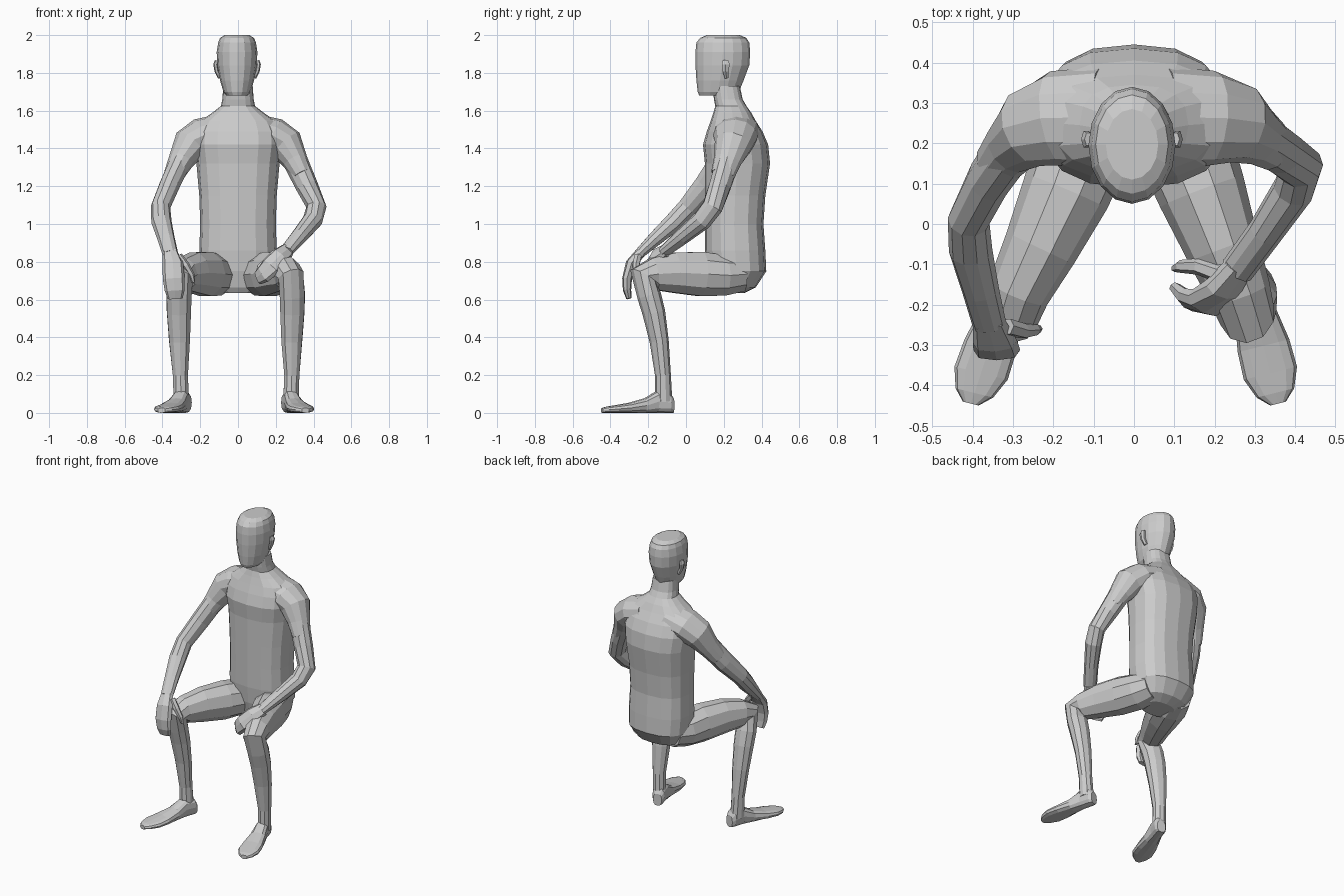
import bpy, bmesh
from math import cos, sin, tau
from mathutils import Vector


def loft(name, rings, side=(1, 0, 0), axis=None, n=10, p=2.0):
    """Skin rings (x, y, z, half width along side, half depth), capped at both ends."""
    bm = bmesh.new()
    pts = [Vector(r[:3]) for r in rings]
    loops = []
    for i, r in enumerate(rings):
        if axis:
            t = Vector(axis)
        else:
            t = Vector()
            if i > 0:
                t += (pts[i] - pts[i - 1]).normalized()
            if i < len(pts) - 1:
                t += (pts[i + 1] - pts[i]).normalized()
        t.normalize()
        s = Vector(side)
        s = (s - t * s.dot(t)).normalized()
        u = t.cross(s)
        loop = []
        for k in range(n):
            c, d = cos(tau * k / n), sin(tau * k / n)
            c = abs(c) ** (2 / p) * (1 if c > 0 else -1)
            d = abs(d) ** (2 / p) * (1 if d > 0 else -1)
            loop.append(bm.verts.new(pts[i] + s * c * r[3] + u * d * r[4]))
        loops.append(loop)
    for A, B in zip(loops, loops[1:]):
        for k in range(n):
            j = (k + 1) % n
            bm.faces.new((A[k], A[j], B[j], B[k]))
    bm.faces.new(loops[0])
    bm.faces.new(loops[-1])
    bmesh.ops.recalc_face_normals(bm, faces=bm.faces)
    me = bpy.data.meshes.new(name)
    bm.to_mesh(me)
    bm.free()
    ob = bpy.data.objects.new(name, me)
    bpy.context.collection.objects.link(ob)
    return ob


def stack(name, levels, x=0.0, **kw):
    """Upright loft from (z, half width, front y, back y)."""
    return loft(name, [(x, (f + b) / 2, z, w, (b - f) / 2) for z, w, f, b in levels],
                axis=(0, 0, 1), **kw)


# torso with pelvis, chest and neck
stack("torso", [
    (0.635, 0.10, 0.15, 0.31), (0.665, 0.155, 0.13, 0.37), (0.75, 0.20, 0.11, 0.425),
    (0.86, 0.205, 0.10, 0.42), (1.00, 0.20, 0.10, 0.41), (1.15, 0.205, 0.10, 0.42),
    (1.32, 0.22, 0.10, 0.445), (1.42, 0.235, 0.09, 0.435), (1.49, 0.23, 0.11, 0.405),
    (1.545, 0.20, 0.13, 0.37), (1.59, 0.135, 0.145, 0.345), (1.625, 0.09, 0.155, 0.32),
    (1.66, 0.083, 0.148, 0.30), (1.73, 0.078, 0.14, 0.285)], n=16, p=2.5)

# head, chin to flat crown
stack("head", [
    (1.68, 0.055, 0.07, 0.25), (1.70, 0.072, 0.062, 0.28), (1.76, 0.09, 0.055, 0.305),
    (1.84, 0.104, 0.05, 0.335), (1.91, 0.108, 0.05, 0.34), (1.96, 0.10, 0.055, 0.335),
    (1.985, 0.09, 0.075, 0.32), (2.0, 0.065, 0.11, 0.285)], x=-0.005, n=16)

# ears
for s in (-1, 1):
    loft("ear", [(-0.005 + s * 0.09, 0.215, 1.775, 0.012, 0.012),
                 (-0.005 + s * 0.108, 0.21, 1.81, 0.012, 0.018),
                 (-0.005 + s * 0.114, 0.21, 1.845, 0.012, 0.024),
                 (-0.005 + s * 0.108, 0.21, 1.865, 0.01, 0.018)], n=6)

# shoulders, sweeping from the upper back into each arm
for s, name, y in ((1, "right_side", 0.0), (-1, "left_side", -0.025)):
    loft("shoulder_" + name, [
        (s * 0.08, 0.265, 1.50, 0.125, 0.085), (s * 0.19, 0.262, 1.465, 0.118, 0.098),
        (s * 0.256, 0.25 + y / 2, 1.42, 0.10, 0.094),
        (s * 0.302, 0.22 + y, 1.335, 0.075, 0.068),
        (s * 0.34, 0.195 + y * 1.8, 1.26, 0.064, 0.054)], side=(0, 1, 0), n=12)

# legs: hip, thigh, mitred knee, shin, ankle; then foot
for s, name, dx in ((1, "right_side", 0.0), (-1, "left_side", 0.025)):
    loft("leg_" + name, [
        (s * 0.095, 0.30, 0.735, 0.095, 0.095),
        (s * 0.122, 0.20, 0.728, 0.12, 0.112),
        (s * 0.168, 0.08, 0.735, 0.11, 0.123),
        (s * (0.22 + dx / 2), -0.06, 0.742, 0.092, 0.112),
        (s * (0.262 + dx), -0.17, 0.735, 0.078, 0.09),
        (s * (0.28 + dx), -0.225, 0.72, 0.071, 0.08),
        (s * (0.288 + dx), -0.195, 0.62, 0.07, 0.063),
        (s * (0.288 + dx), -0.17, 0.53, 0.067, 0.06),
        (s * (0.285 + dx), -0.142, 0.38, 0.058, 0.05),
        (s * (0.285 + dx * 0.8), -0.122, 0.20, 0.042, 0.042),
        (s * (0.28 + dx * 0.8), -0.118, 0.06, 0.042, 0.046)],
        side=(0.95, s * 0.3, 0))
    rings = []
    for t, w, h in ((0, 0.028, 0.08), (0.05, 0.04, 0.11), (0.22, 0.041, 0.12),
                    (0.4, 0.052, 0.078), (0.62, 0.066, 0.054), (0.8, 0.068, 0.042),
                    (0.93, 0.048, 0.034), (1, 0.02, 0.026)):
        rings.append((s * (0.262 + dx * 0.6 + t * (0.095 + dx * 1.3)),
                      -0.068 - 0.377 * t, h / 2, w, h / 2))
    loft("foot_" + name, rings, side=(0.97, s * 0.24, 0), axis=(s * 0.24, -0.97, 0),
         n=12, p=2.6)

# arm reaching to the knee
loft("arm_left_side", [
    (-0.305, 0.19, 1.33, 0.058, 0.07), (-0.36, 0.11, 1.21, 0.055, 0.066),
    (-0.41, 0.01, 1.09, 0.052, 0.055), (-0.405, -0.065, 1.01, 0.054, 0.052),
    (-0.38, -0.165, 0.92, 0.046, 0.040), (-0.358, -0.25, 0.84, 0.042, 0.028)])
loft("hand_left_side", [
    (-0.36, -0.24, 0.85, 0.040, 0.027), (-0.345, -0.29, 0.79, 0.055, 0.030),
    (-0.340, -0.312, 0.71, 0.058, 0.026), (-0.335, -0.312, 0.65, 0.053, 0.022),
    (-0.333, -0.302, 0.605, 0.04, 0.014)], n=8, p=2.6)
loft("thumb_left_side", [
    (-0.315, -0.255, 0.83, 0.022, 0.022), (-0.275, -0.265, 0.78, 0.020, 0.020),
    (-0.245, -0.262, 0.73, 0.015, 0.015), (-0.235, -0.26, 0.69, 0.009, 0.009)], n=6)

# arm bent inward with a curled hand
loft("arm_right_side", [
    (0.305, 0.22, 1.33, 0.068, 0.062), (0.365, 0.18, 1.20, 0.06, 0.058),
    (0.415, 0.14, 1.09, 0.052, 0.058), (0.395, 0.085, 1.02, 0.052, 0.054),
    (0.325, -0.02, 0.935, 0.044, 0.044), (0.255, -0.115, 0.855, 0.042, 0.030)],
    side=(0.8, -0.6, 0))
loft("hand_right_side", [
    (0.26, -0.105, 0.86, 0.040, 0.028), (0.22, -0.16, 0.825, 0.052, 0.032),
    (0.175, -0.195, 0.775, 0.056, 0.028), (0.135, -0.188, 0.735, 0.050, 0.022),
    (0.105, -0.16, 0.715, 0.038, 0.014)], side=(0.45, -0.35, -0.8), n=8, p=2.6)
loft("thumb_right_side", [
    (0.215, -0.125, 0.84, 0.024, 0.022), (0.16, -0.105, 0.81, 0.021, 0.020),
    (0.115, -0.105, 0.775, 0.016, 0.015), (0.10, -0.11, 0.74, 0.009, 0.009)],
    side=(0, 1, 0), n=6)
